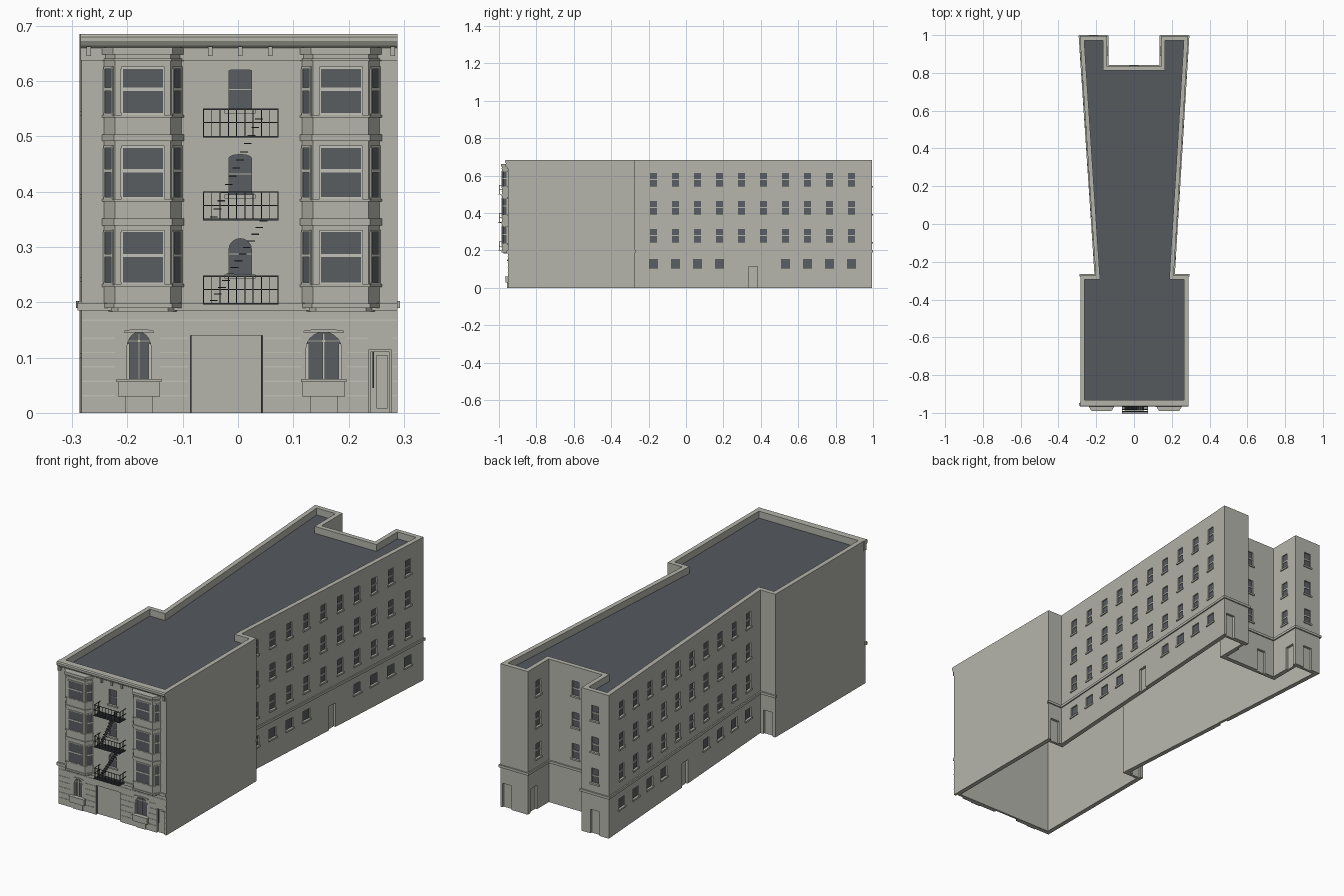
import bpy, bmesh, math
from mathutils import Vector as V

cube = bpy.data.objects.get("Cube")
if cube:
    bpy.data.objects.remove(cube, do_unlink=True)


def material(name, rgb):
    m = bpy.data.materials.new(name)
    m.use_nodes = True
    m.diffuse_color = (*rgb, 1)
    m.node_tree.nodes["Principled BSDF"].inputs["Base Color"].default_value = (*rgb, 1)
    return m


STONE = material("warm grey stone", (0.46, 0.46, 0.41))
TRIM = material("pale trim", (0.54, 0.54, 0.49))
GLASS = material("slate glass", (0.10, 0.11, 0.12))
ROOF = material("slate roof", (0.09, 0.10, 0.11))
IRON = material("dark iron", (0.045, 0.05, 0.055))
parts = {}


def mesh_of(name, mat):
    if name not in parts:
        parts[name] = (bmesh.new(), mat)
    return parts[name][0]


def prism(name, mat, pts, vec):
    """Extrude a polygon along a vector."""
    bm = mesh_of(name, mat)
    a = [bm.verts.new(p) for p in pts]
    b = [bm.verts.new(V(p) + V(vec)) for p in pts]
    faces = [bm.faces.new(a), bm.faces.new(b[::-1])]
    for i in range(len(a)):
        j = (i + 1) % len(a)
        faces.append(bm.faces.new((a[j], a[i], b[i], b[j])))
    bmesh.ops.recalc_face_normals(bm, faces=faces)


def slab(name, mat, plan, z0, z1):
    prism(name, mat, [(x, y, z0) for x, y in plan], (0, 0, z1 - z0))


def on_wall(name, mat, edge, s, w, z0, z1, o0, o1):
    """Box on a wall: s along it, w wide, from o0 to o1 outward."""
    a, b = edge
    d = (b - a).normalized()
    n = V((d.y, -d.x))
    p, q = a + d * (s - w / 2), a + d * (s + w / 2)
    slab(name, mat, [p + n * o0, q + n * o0, q + n * o1, p + n * o1], z0, z1)


def arch(name, mat, x, w, z0, z1, rise, y0, y1):
    steps = [math.pi * i / 10 for i in range(11)]
    pts = [(x - w / 2, y0, z0), (x + w / 2, y0, z0)]
    pts += [(x + w / 2 * math.cos(t), y0, z1 - rise + rise * math.sin(t)) for t in steps]
    prism(name, mat, pts, (0, y1 - y0, 0))


def offset(poly, t):
    out = []
    for i, p in enumerate(poly):
        d1 = (p - poly[i - 1]).normalized()
        d2 = (poly[(i + 1) % len(poly)] - p).normalized()
        n1, n2 = V((d1.y, -d1.x)), V((d2.y, -d2.x))
        out.append(p + (n1 + n2) * t / (1 + n1.dot(n2)))
    return out


# Footprint, counter-clockwise from the front corner
TOP, FY = 0.685, -0.953
plan = [V(p) for p in [(-.283, FY), (.288, FY), (.288, -.272), (.21, -.272),
                       (.287, .994), (.142, .994), (.142, .835), (-.142, .835),
                       (-.142, .994), (-.287, .994), (-.203, -.272), (-.283, -.272)]]
edges = [(p, plan[(i + 1) % len(plan)]) for i, p in enumerate(plan)]
front = edges[0]
inner = offset(plan, -0.022)

# Hollow walls, open underneath
bm = mesh_of("walls", STONE)
rings = [[bm.verts.new((*p, z)) for p in poly]
         for poly, z in ((plan, 0), (plan, TOP), (inner, TOP), (inner, 0))]
for r in range(4):
    lo, hi = rings[r], rings[(r + 1) % 4]
    for i in range(len(plan)):
        j = (i + 1) % len(plan)
        bm.faces.new((lo[i], lo[j], hi[j], hi[i]))
bmesh.ops.recalc_face_normals(bm, faces=bm.faces[:])
slab("roof", ROOF, offset(plan, -0.015), .648, .652)


def window(edge, s, w, z0, z1, sash=True):
    on_wall("cutter", STONE, edge, s, w, z0, z1, -.01, .02)
    on_wall("window_glass", GLASS, edge, s, w, z0, z1, -.012, -.006)
    on_wall("window_sills", STONE, edge, s, w + .012, z0 - .008, z0, -.004, .005)
    if sash:
        mid = (z0 + z1) / 2
        on_wall("window_sashes", STONE, edge, s, w, mid - .003, mid + .003, -.008, -.003)


def door(edge, s, w=.048, h=.115):
    on_wall("cutter", STONE, edge, s, w, -.02, h, -.012, .02)
    on_wall("door_leaves", STONE, edge, s, w - .006, 0, h - .004, -.014, -.009)


# Wing side walls: window rows, basement windows and a door
FLOORS = [(.245, .315), (.395, .465), (.545, .615)]
for edge, flip in ((edges[3], False), (edges[9], True)):
    length = (edge[1] - edge[0]).length

    def along(y):
        f = (y + .272) / 1.266
        return length * (1 - f if flip else f)

    for i in range(10):
        s = along(-.174 + i * .1177)
        for z0, z1 in FLOORS:
            window(edge, s, .037, z0, z1)
        if i not in (4, 5):
            window(edge, s, .048, .107, .155, False)
    door(edge, along(.358))

# Rear court and leg windows, then the rear doors
for k, s in ((5, .08), (6, .142), (7, .08), (8, .072)):
    for z0, z1 in FLOORS:
        window(edges[k], s, .037, z0, z1)
for k, s in ((2, .04), (10, .04), (4, .035), (5, .045), (6, .21), (7, .115), (8, .072)):
    door(edges[k], s)

# String course around the wing
for k in range(2, 11):
    a, b = edges[k]
    on_wall("string_course", STONE, edges[k], (b - a).length / 2, (b - a).length + .01,
            .19, .202, -.005, .006)


def fbox(name, mat, x0, x1, z0, z1, o0, o1):
    on_wall(name, mat, front, (x0 + x1) / 2 + .283, x1 - x0, z0, z1, o0, o1)


# Front cornice, brackets and belt course
profile = [(-.94, .637), (-.957, .637), (-.957, .66), (-.962, .664),
           (-.967, .672), (-.967, .68), (-.963, TOP), (-.94, TOP)]
prism("cornice", STONE, [(-.285, y, z) for y, z in profile], (.573, 0, 0))
for x in (-.27, -.05, .004, .058, .28):
    fbox("cornice_brackets", STONE, x - .004, x + .004, .645, .662, 0, .012)
fbox("belt_course", STONE, -.29, .288, .185, .199, -.005, .007)

# Ground floor coursing between the openings
for i in range(5):
    z = .03 + i * .026
    for x0, x1 in ((-.283, -.222), (-.14, -.09), (.046, .115), (.197, .234), (.279, .288)):
        fbox("stone_courses", TRIM, x0, x1, z, z + .0025, -.002, .002)
fbox("stone_courses", TRIM, -.283, .288, .166, .1685, -.002, .002)

# Ground floor arched windows with planter boxes
for x, w in ((-.179, .054), (.155, .074)):
    arch("cutter", STONE, x, w - .01, .06, .146, .03, FY - .02, FY + .012)
    arch("arched_glass", GLASS, x, w - .01, .06, .146, .03, FY + .007, FY + .013)
    arch("arch_surrounds", STONE, x, w, .145, .151, .003, FY - .004, FY + .002)
    for side in (-1, 1):
        mx = x + side * (w / 2 - .007)
        fbox("arched_frames", TRIM, mx - .003, mx + .003, .06, .125, -.01, -.003)
    fbox("arched_frames", TRIM, x - .002, x + .002, .06, .144, -.01, -.003)
    fbox("arched_frames", TRIM, x - w / 2 + .006, x + w / 2 - .006, .128, .132, -.01, -.003)
    fbox("planter_boxes", STONE, x - .038, x + .038, .03, .056, -.004, .012)
    fbox("planter_boxes", STONE, x - .041, x + .041, .056, .061, -.004, .015)
    fbox("planter_bases", STONE, x - .025, x + .025, 0, .03, -.004, .004)

# Vehicle door and entrance door
fbox("cutter", STONE, -.086, .044, -.02, .14, -.012, .02)
for x in (-.085, .043):
    fbox("vehicle_door_jambs", IRON, x - .001, x + .001, 0, .14, -.012, -.004)
door(front, .257 + .283, .04, .115)
fbox("entrance_handle", IRON, .243, .246, .045, .11, -.01, -.006)
fbox("entrance_panel", STONE, .25, .27, .008, .105, -.01, -.006)

# Upper central windows
for z0, z1, rise in ((.25, .315, .018), (.395, .467, .006), (.548, .62, .001)):
    arch("cutter", STONE, .004, .04, z0, z1, rise, FY - .02, FY + .01)
    arch("centre_glass", GLASS, .004, .04, z0, z1, rise, FY + .006, FY + .012)
    fbox("centre_sashes", STONE, -.016, .024, z0 + .036, z0 + .038, -.008, -.004)
    fbox("centre_sills", STONE, -.024, .032, z0 - .007, z0, -.004, .005)


# Canted bays
def bay_plan(cx, g):
    return [V(p) for p in [(cx - .072 - g, FY + .003), (cx - .05 - g * .6, FY - .03 - g),
                           (cx + .05 + g * .6, FY - .03 - g), (cx + .072 + g, FY + .003)]]


for side, cx in (("right", -.172), ("left", .186)):
    body = bay_plan(cx, 0)
    slab(side + "_bay", STONE, body, .19, .655)
    for z0, z1, g in ((.183, .19, -.008), (.19, .198, .004), (.228, .233, .004),
                      (.339, .351, .004), (.382, .387, .004), (.492, .503, .004),
                      (.534, .539, .004), (.636, .641, .003), (.648, .661, .006)):
        slab(side + "_bay_mouldings", STONE, bay_plan(cx, g), z0, z1)
    for z0, z1 in ((.236, .327), (.39, .479), (.542, .622)):
        mid = (z0 + z1) / 2 + .003
        for k, w in ((0, .022), (1, .072), (2, .022)):
            edge = (body[k], body[k + 1])
            half = (edge[1] - edge[0]).length / 2
            on_wall(side + "_bay_glass", GLASS, edge, half, w, z0, z1, -.002, .001)
            for za, zb in ((z0 - .003, z0), (mid - .003, mid + .003), (z1, z1 + .004)):
                on_wall(side + "_bay_frames", TRIM, edge, half, w + .006, za, zb, 0, .003)
            for s in (-1, 1):
                on_wall(side + "_bay_frames", STONE, edge, half + s * (w / 2 + .002), .004,
                        z0, z1, 0, .003)

# Fire escape balconies
X0, X1, OUT = -.063, .073, .046
for z in (.196, .348, .498):
    for i in range(6):
        o = .002 + i * .0085
        fbox("balcony_floors", IRON, X0, X1, z, z + .003, o, o + .005)
    for zr in (z, z + .026, z + .05):
        fbox("balcony_rails", IRON, X0, X1, zr, zr + .002, OUT - .002, OUT)
        for x in (X0, X1 - .002):
            fbox("balcony_rails", IRON, x, x + .002, zr, zr + .002, 0, OUT)
    for i in range(10):
        x = X0 + i * (X1 - X0 - .0015) / 9
        fbox("balcony_bars", IRON, x, x + .0015, z, z + .05, OUT - .0015, OUT)
    for x in (X0, X1 - .0015):
        for o in (.012, .024, .035):
            fbox("balcony_bars", IRON, x, x + .0015, z, z + .05, o, o + .0015)

# Fire escape stair treads
for xa, za, xb, zb in ((.038, .53, -.044, .353), (.046, .346, -.044, .202)):
    for i in range(13):
        t = i / 12
        x, z = xa + (xb - xa) * t, za + (zb - za) * t
        fbox("stair_treads", IRON, x - .007, x + .007, z, z + .002, .014, .034)

# Turn every part into an object
objects = {}
for name, (bm, mat) in parts.items():
    me = bpy.data.meshes.new(name)
    bm.to_mesh(me)
    bm.free()
    me.materials.append(mat)
    objects[name] = bpy.data.objects.new(name, me)
    bpy.context.collection.objects.link(objects[name])

# Cut the window and door recesses
walls, cutter = objects["walls"], objects["cutter"]
cutter.hide_render = True
mod = walls.modifiers.new("recesses", "BOOLEAN")
mod.operation, mod.solver, mod.object = "DIFFERENCE", "EXACT", cutter
bpy.context.view_layer.objects.active = walls
bpy.ops.object.modifier_apply(modifier=mod.name)
bpy.data.objects.remove(cutter, do_unlink=True)
